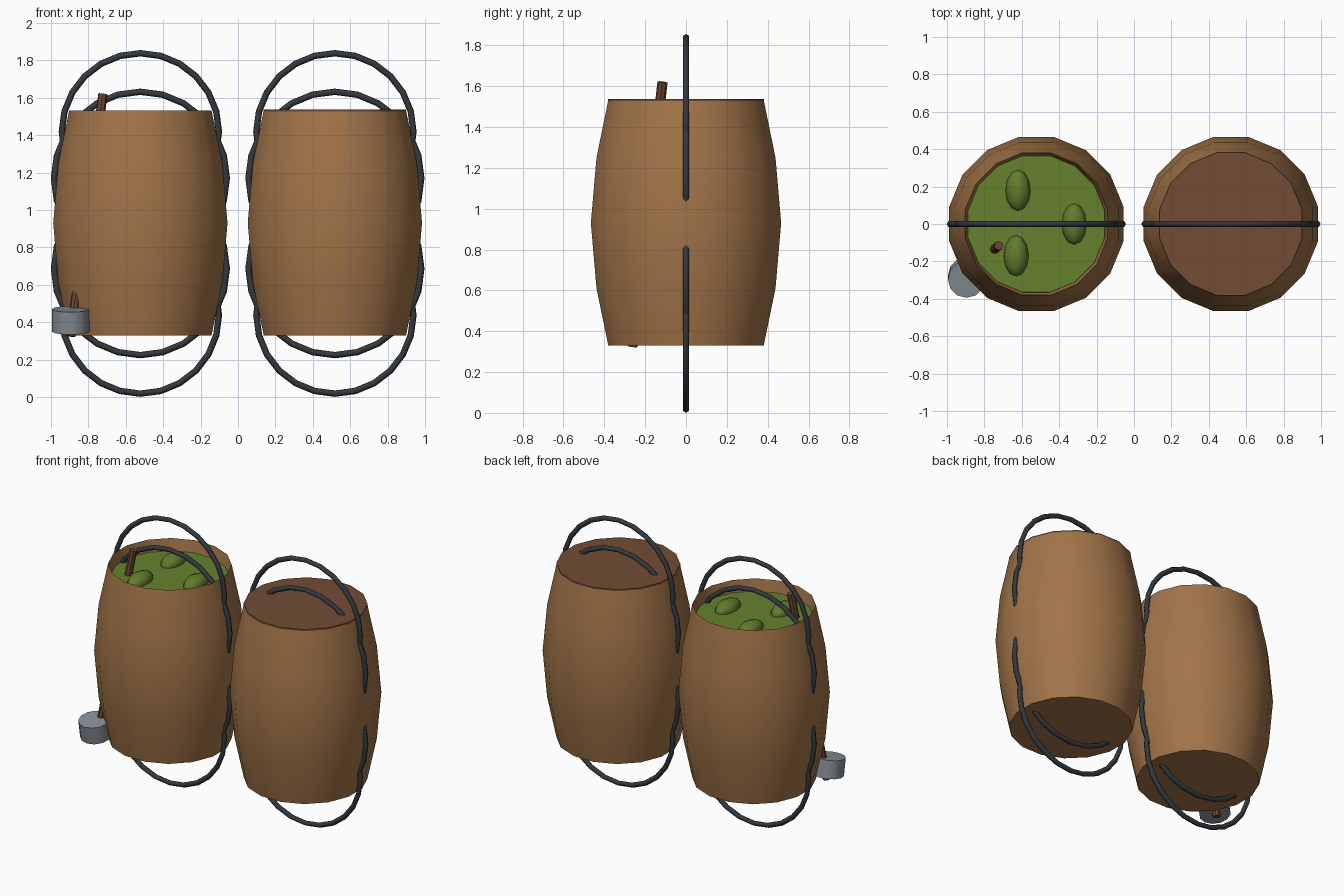
import bpy, bmesh, math
from mathutils import Vector

cube = bpy.data.objects.get("Cube")
if cube:
    bpy.data.objects.remove(cube, do_unlink=True)


def material(name, rgb):
    m = bpy.data.materials.new(name)
    m.use_nodes = True
    m.diffuse_color = (*rgb, 1)
    m.node_tree.nodes["Principled BSDF"].inputs["Base Color"].default_value = (*rgb, 1)
    return m


WOOD = material("barrel wood", (0.36, 0.175, 0.066))
LID = material("lid brown", (0.17, 0.072, 0.034))
BRINE = material("brine green", (0.13, 0.225, 0.027))
PICKLE = material("pickle green", (0.12, 0.2, 0.026))
IRON = material("dark iron", (0.035, 0.041, 0.048))
STEEL = material("ladle grey", (0.24, 0.275, 0.31))
HANDLE = material("handle brown", (0.15, 0.06, 0.032))


def finish(obj, name, mat, angle=35):
    obj.name = name
    obj.data.materials.append(mat)
    bpy.ops.object.select_all(action='DESELECT')
    obj.select_set(True)
    bpy.context.view_layer.objects.active = obj
    bpy.ops.object.shade_smooth_by_angle(angle=math.radians(angle))
    return obj


def lathe(name, profile, x, mat, sides=16):
    """Spin (radius, height) points around a vertical axis, with flats facing the axes."""
    bm = bmesh.new()
    rings = []
    for r, z in profile:
        rings.append([bm.verts.new((r * math.cos(2 * math.pi * (i + 0.5) / sides),
                                    r * math.sin(2 * math.pi * (i + 0.5) / sides), z))
                      for i in range(sides)])
    for low, high in zip(rings, rings[1:]):
        for i in range(sides):
            j = (i + 1) % sides
            bm.faces.new((low[i], low[j], high[j], high[i]))
    bm.faces.new(rings[0][::-1])
    bm.faces.new(rings[-1])
    mesh = bpy.data.meshes.new(name)
    bm.to_mesh(mesh)
    bm.free()
    obj = bpy.data.objects.new(name, mesh)
    obj.location.x = x
    bpy.context.collection.objects.link(obj)
    return finish(obj, name, mat)


def rod(name, start, end, radius, sides, mat):
    start, end = Vector(start), Vector(end)
    axis = end - start
    bpy.ops.mesh.primitive_cylinder_add(
        vertices=sides, radius=radius, depth=axis.length, location=(start + end) / 2,
        rotation=axis.to_track_quat('Z', 'Y').to_euler())
    return finish(bpy.context.object, name, mat)


RIGHT_X, LEFT_X = -0.522, 0.518
MIDDLE = 0.928
staves = [(0.388, 0.33), (0.447, 0.61), (0.475, 0.93), (0.447, 1.25), (0.388, 1.532)]

# Open barrel with a recessed pool of brine, and a closed barrel with a lid
lathe("open_barrel", staves + [(0.372, 1.445)], RIGHT_X, WOOD)
lathe("closed_barrel", staves, LEFT_X, WOOD)
lathe("brine", [(0.376, 1.44), (0.372, 1.452)], RIGHT_X, BRINE)
lathe("barrel_lid", [(0.389, 1.52), (0.389, 1.538)], LEFT_X, LID)

# Upright iron hoops, two at the top and two at the bottom of each barrel
for side, x in (("right", RIGHT_X), ("left", LEFT_X)):
    for level, sign in (("upper", 1), ("lower", -1)):
        for kind, offset, radius in (("outer", 0.49, 0.42), ("inner", 0.242, 0.462)):
            bpy.ops.mesh.primitive_torus_add(
                major_segments=24, minor_segments=6, major_radius=radius,
                minor_radius=0.017, location=(x, 0, MIDDLE + sign * offset),
                rotation=(math.pi / 2, 0, 0))
            finish(bpy.context.object, f"{side}_{level}_{kind}_hoop", IRON, 65)

# Pickles floating in the brine
for n, (x, y) in enumerate([(-0.62, 0.18), (-0.32, 0.0), (-0.63, -0.17)]):
    bpy.ops.mesh.primitive_uv_sphere_add(segments=8, ring_count=6, radius=1,
                                         location=(x, y, 1.455),
                                         rotation=(math.pi / 2, 0, 0))
    pickle = bpy.context.object
    pickle.scale = (0.067, 0.06, 0.11)
    finish(pickle, f"pickle_{n + 1}", PICKLE, 60)

# Long ladle leaning through the barrel wall
rod("ladle_handle", (-0.895, -0.262, 0.325), (-0.722, -0.115, 1.62), 0.025, 8, HANDLE)
rod("ladle_cup", (-0.895, -0.276, 0.35), (-0.895, -0.296, 0.47), 0.1, 12, STEEL)
